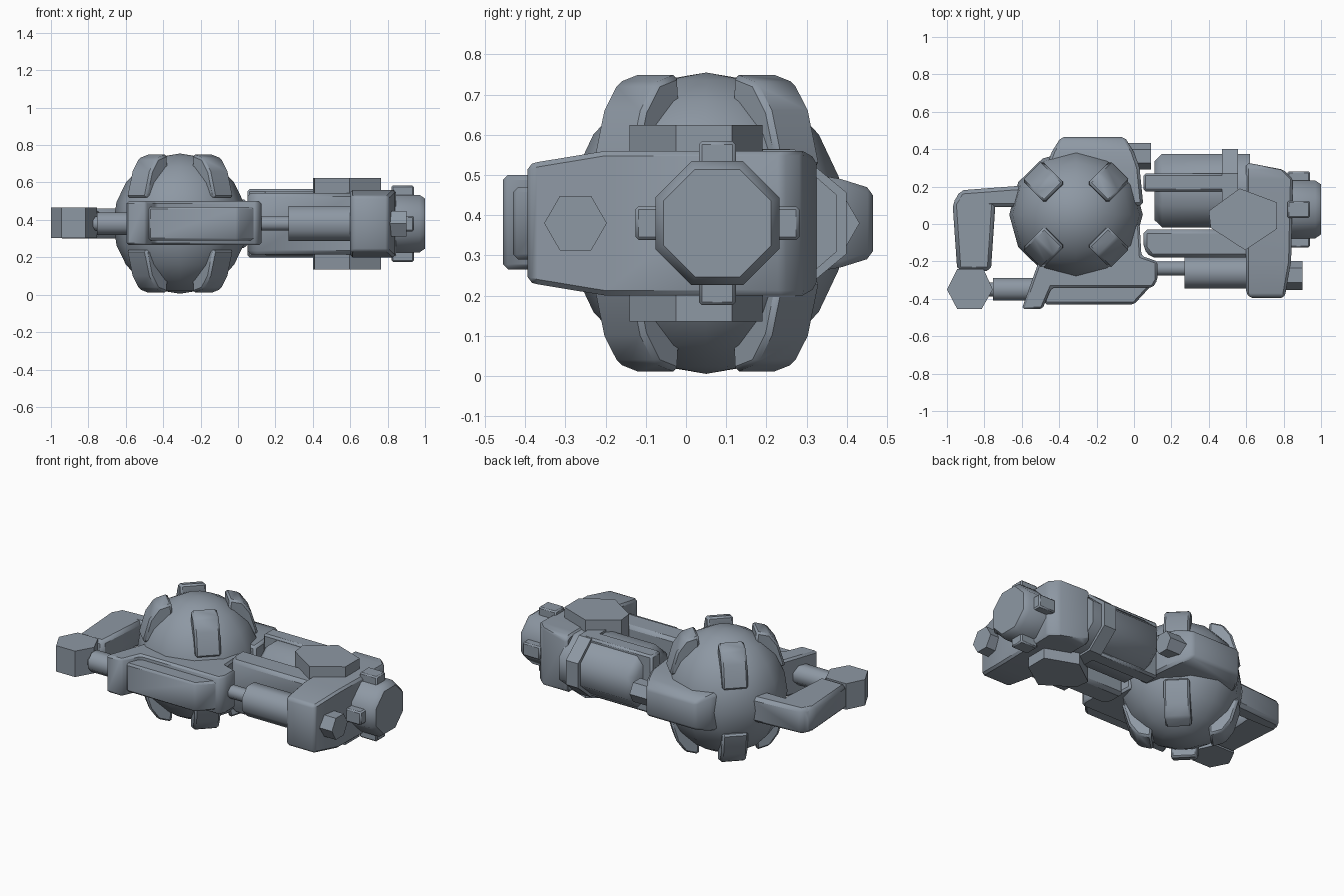
import bpy, bmesh, math
from mathutils import Vector

if "Cube" in bpy.data.objects:
    bpy.data.objects.remove(bpy.data.objects["Cube"], do_unlink=True)

MID = 0.38                       # height of the centre line
BALL = Vector((-0.31, 0.05, MID))

steel = bpy.data.materials.new("blue_grey_steel")
steel.use_nodes = True
COLOUR = (0.27, 0.315, 0.37, 1)
steel.diffuse_color = COLOUR
steel.node_tree.nodes["Principled BSDF"].inputs["Base Color"].default_value = COLOUR


def finish(name, bm, bevel=0, angle=40):
    bmesh.ops.recalc_face_normals(bm, faces=bm.faces)
    mesh = bpy.data.meshes.new(name)
    bm.to_mesh(mesh)
    bm.free()
    mesh.materials.append(steel)
    obj = bpy.data.objects.new(name, mesh)
    bpy.context.collection.objects.link(obj)
    bpy.ops.object.select_all(action='DESELECT')
    obj.select_set(True)
    bpy.context.view_layer.objects.active = obj
    if bevel:
        mod = obj.modifiers.new("edge_bevel", 'BEVEL')
        mod.width, mod.segments, mod.limit_method = bevel, 1, 'ANGLE'
        bpy.ops.object.modifier_apply(modifier=mod.name)
    bpy.ops.object.shade_smooth_by_angle(angle=math.radians(angle))
    return obj


def loft(name, rings, bevel=0, angle=40):
    """Skin a list of equal-length point rings and cap both ends."""
    bm = bmesh.new()
    rows = [[bm.verts.new(p) for p in ring] for ring in rings]
    n = len(rows[0])
    for a, b in zip(rows, rows[1:]):
        for i in range(n):
            j = (i + 1) % n
            bm.faces.new((a[i], a[j], b[j], b[i]))
    bm.faces.new(rows[0])
    bm.faces.new(rows[-1])
    return finish(name, bm, bevel, angle)


def plate(name, outline, low, high, bevel=0):
    """Plan outline extruded upward."""
    return loft(name, [[(x, y, z) for x, y in outline] for z in (low, high)], bevel)


def box(name, x, y, z, bevel=0):
    return plate(name, [(x[0], y[0]), (x[1], y[0]), (x[1], y[1]), (x[0], y[1])], *z, bevel)


def rod(name, y, steps, sides=8, turn=0.5, squash=1, angle=50):
    """Faceted turning along x; steps are (x, radius)."""
    rings = []
    for x, r in steps:
        turns = [2 * math.pi * (i + turn) / sides for i in range(sides)]
        rings.append([(x, y + r * math.cos(t), MID + r * squash * math.sin(t)) for t in turns])
    return loft(name, rings, 0, angle)


# Ball core
bm = bmesh.new()
bmesh.ops.create_uvsphere(bm, u_segments=12, v_segments=10, radius=1)
for v in bm.verts:
    v.co = BALL + Vector((v.co.x * 0.357, v.co.y * 0.347, v.co.z * 0.375))
finish("ball_core", bm, angle=60)

# Eight curved clasps hugging the ball
CLASP = [(0.16, 0.28), (0.167, 0.372), (0.245, 0.35), (0.295, 0.28), (0.335, 0.14), (0.25, 0.14)]
for side, sign in (("top", 1), ("bottom", -1)):
    for k in range(4):
        t = math.radians(45 + 90 * k)
        out = Vector((math.cos(t), math.sin(t), 0))
        across = Vector((-out.y, out.x, 0))
        loft(f"{side}_clasp_{k + 1}",
             [[BALL + out * r + across * w + Vector((0, 0, sign * h)) for r, h in CLASP]
              for w in (-0.075, 0.075)], 0.012)

# Front housing, with a raised panel
plate("front_housing", [(-0.6, -0.455), (-0.49, -0.455), (-0.44, -0.34), (0.1, -0.34), (0.125, -0.3),
                        (0.125, -0.2), (0.04, -0.17), (0.03, 0), (-0.45, 0), (-0.52, -0.23)],
      0.265, 0.5, 0.012)
plate("front_panel", [(-0.48, -0.43), (0, -0.43), (0.12, -0.3), (-0.48, -0.3)], 0.29, 0.47, 0.012)

# Rear housing and its side peg
BACK = ((0.1, -0.5, 0.05, 0.13), (0.3, -0.47, 0.03, 0.125), (0.385, -0.44, 0.0, 0.11), (0.465, -0.39, -0.05, 0.085))
loft("rear_housing", [[(a, y, MID - h), (b, y, MID - h), (b, y, MID + h), (a, y, MID + h)]
                      for y, a, b, h in BACK], 0.015)
rod("rear_peg", 0.362, [(-0.1, 0.07), (0.09, 0.07)], 6, 0)

# Handle: back bar, outer grip, knob and front rod
plate("handle_back_bar", [(-0.97, 0.1), (-0.93, 0.18), (-0.6, 0.205), (-0.5, 0.2), (-0.5, 0.09), (-0.9, 0.09)],
      0.3, 0.46, 0.02)
plate("handle_grip", [(-0.945, -0.25), (-0.765, -0.25), (-0.74, 0.12), (-0.93, 0.17), (-0.97, 0.11)],
      0.305, 0.46, 0.02)
plate("handle_knob", [(-1, -0.35), (-0.945, -0.24), (-0.805, -0.24), (-0.755, -0.35), (-0.815, -0.455), (-0.945, -0.455)],
      0.302, 0.465)
rod("handle_rod", -0.35, [(-0.85, 0.04), (-0.755, 0.04), (-0.755, 0.065), (-0.4, 0.065)])

# Barrel with its clamp arms and ring
rod("barrel", 0.178, [(0.11, 0.17), (0.15, 0.213), (0.62, 0.213)], 8, 0.5, 0.87)
box("rear_clamp_arm", (0.05, 0.53), (0.175, 0.27), (0.2, 0.565), 0.012)
plate("front_clamp_arm", [(0.05, -0.03), (0.05, -0.13), (0.09, -0.18), (0.62, -0.18), (0.62, -0.03)],
      0.215, 0.545, 0.02)
rod("clamp_ring", 0.178, [(0.47, 0.24), (0.555, 0.24)], 8, 0.5, 0.83, 30)

# Hexagonal drum through the muzzle block
plate("cross_drum", [(0.4, 0.07), (0.565, 0.19), (0.765, 0.115), (0.765, -0.025), (0.595, -0.14), (0.41, -0.02)],
      0.135, 0.625)

# Muzzle block, thinner toward the front
BLOCK = ((-0.395, 0.62, 0.8, 0.145), (-0.37, 0.6, 0.81, 0.152), (-0.2, 0.6, 0.84, 0.18),
         (0.24, 0.6, 0.85, 0.18), (0.29, 0.6, 0.8, 0.18), (0.325, 0.6, 0.62, 0.16))
loft("muzzle_block", [[(a, y, MID - h), (b, y, MID - h), (b, y, MID + h), (a, y, MID + h)]
                      for y, a, b, h in BLOCK], 0.012)

# Muzzle head with four lugs
rod("muzzle_head", 0.078, [(0.8, 0.167), (0.97, 0.167), (1.0, 0.145)])
for name, dy, dz in (("front", -1, 0), ("back", 1, 0), ("top", 0, 1), ("bottom", 0, -1)):
    cy, cz = 0.078 + dy * 0.11, MID + dz * 0.11
    hy, hz = (0.094, 0.042) if dy else (0.046, 0.094)
    box(f"{name}_lug", (0.82, 0.94), (cy - hy, cy + hy), (cz - hz, cz + hz), 0.008)

# Side piston and its end nut
rod("piston_rod", -0.238, [(0.05, 0.041), (0.3, 0.041)])
rod("piston_sleeve", -0.26, [(0.27, 0.092), (0.65, 0.092)], 8, 0.5, 1.1)
rod("end_nut", -0.275, [(0.75, 0.078), (0.9, 0.078)], 6, 0)
